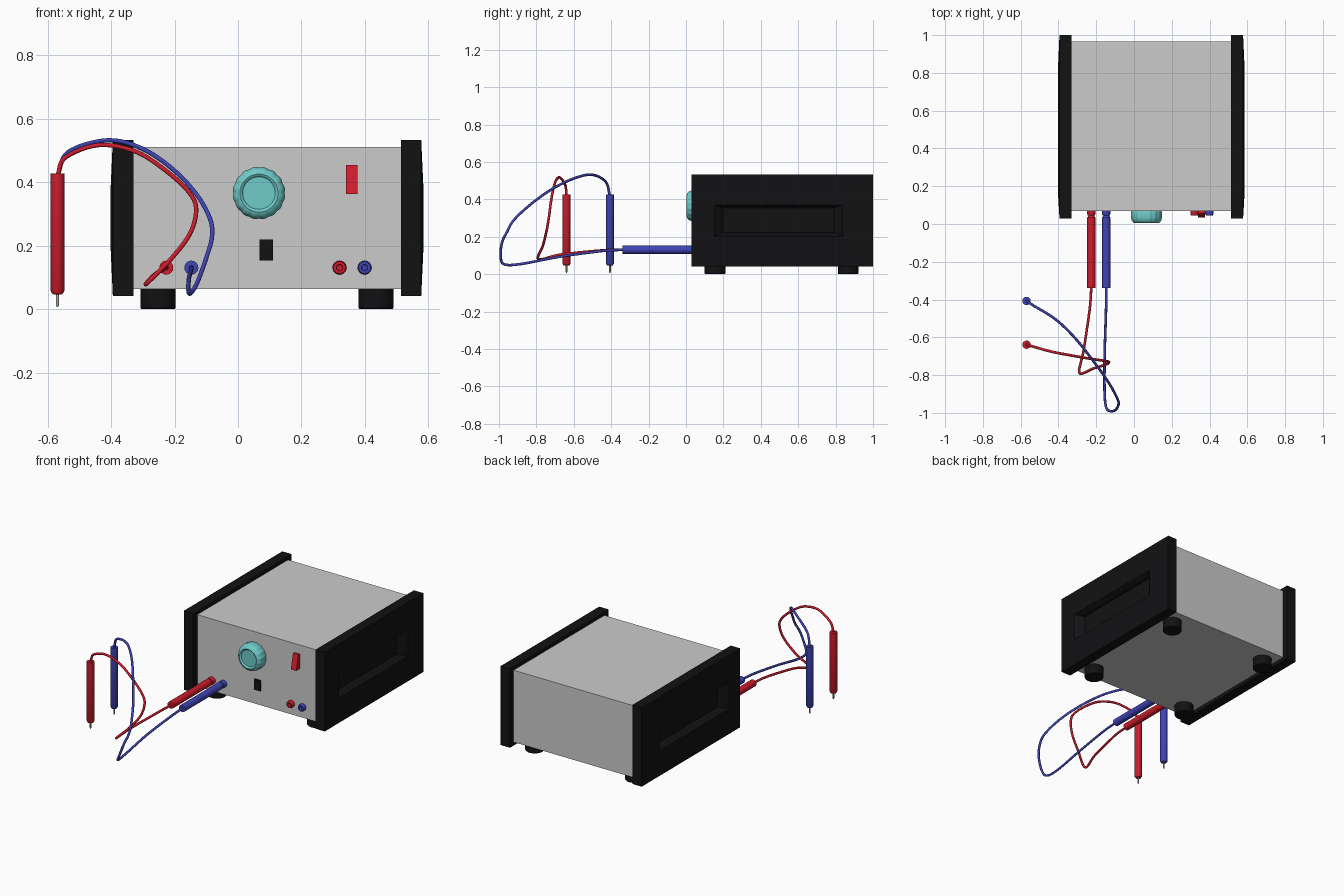
import bpy, bmesh, math
from mathutils import Vector, Matrix

if "Cube" in bpy.data.objects:
    bpy.data.objects.remove(bpy.data.objects["Cube"])


def mat(name, rgb):
    m = bpy.data.materials.new(name)
    m.diffuse_color = (*rgb, 1)
    m.use_nodes = True
    m.node_tree.nodes["Principled BSDF"].inputs["Base Color"].default_value = m.diffuse_color
    return m


GREY = mat("light_grey", (0.60, 0.60, 0.60))
BLACK = mat("black", (0.006, 0.006, 0.007))
RED = mat("red", (0.62, 0.012, 0.026))
BLUE = mat("blue", (0.05, 0.058, 0.46))
TEAL = mat("teal", (0.16, 0.60, 0.58))
METAL = mat("metal", (0.45, 0.45, 0.45))


def finish(name, bm, material, smooth=False):
    bmesh.ops.recalc_face_normals(bm, faces=bm.faces[:])
    me = bpy.data.meshes.new(name)
    bm.to_mesh(me)
    bm.free()
    me.materials.append(material)
    ob = bpy.data.objects.new(name, me)
    bpy.context.collection.objects.link(ob)
    if smooth:
        bpy.ops.object.select_all(action='DESELECT')
        ob.select_set(True)
        bpy.context.view_layer.objects.active = ob
        bpy.ops.object.shade_smooth_by_angle(angle=math.radians(35))
    return ob


def loft(name, rings, material, smooth=False):
    """Join equal-length rings of points and cap both ends."""
    bm = bmesh.new()
    vs = [[bm.verts.new(p) for p in ring] for ring in rings]
    n = len(vs[0])
    for a, b in zip(vs, vs[1:]):
        for i in range(n):
            j = (i + 1) % n
            bm.faces.new((a[i], a[j], b[j], b[i]))
    bm.faces.new(vs[0])
    bm.faces.new(vs[-1])
    return finish(name, bm, material, smooth)


def box(name, x, y, z, material):
    rings = [[(x[0], yy, z[0]), (x[1], yy, z[0]), (x[1], yy, z[1]), (x[0], yy, z[1])] for yy in y]
    return loft(name, rings, material)


def lathe(name, origin, profile, material, forward=False, n=24, lobes=0, depth=0.0):
    """Turn (radius, height) points round z, or round -y when forward."""
    m = Matrix.Translation(origin)
    if forward:
        m = m @ Matrix.Rotation(math.pi / 2, 4, 'X')
    rings = []
    for r, h in profile:
        ring = []
        for i in range(n):
            a = 2 * math.pi * i / n
            f = 1 - depth * (1 - abs(math.sin(lobes * a / 2))) if lobes and r > 0.07 else 1
            ring.append(m @ Vector((r * f * math.cos(a), r * f * math.sin(a), h)))
        rings.append(ring)
    return loft(name, rings, material, True)


def wire(name, pts, material, radius=0.007, steps=8):
    """Smooth cable through the points (Catmull-Rom)."""
    p = [Vector(q) for q in pts]
    p = [2 * p[0] - p[1]] + p + [2 * p[-1] - p[-2]]
    path = []
    for a, b, c, d in zip(p, p[1:], p[2:], p[3:]):
        for s in range(steps):
            t = s / steps
            path.append(0.5 * (2 * b + (c - a) * t + (2 * a - 5 * b + 4 * c - d) * t * t
                               + (3 * b - a - 3 * c + d) * t ** 3))
    path.append(p[-2])
    cu = bpy.data.curves.new(name, 'CURVE')
    cu.dimensions = '3D'
    cu.bevel_depth = radius
    cu.bevel_resolution = 3
    sp = cu.splines.new('POLY')
    sp.points.add(len(path) - 1)
    for q, v in zip(sp.points, path):
        q.co = (*v, 1)
    sp.use_smooth = True
    cu.materials.append(material)
    ob = bpy.data.objects.new(name, cu)
    bpy.context.collection.objects.link(ob)
    bpy.ops.object.select_all(action='DESELECT')
    ob.select_set(True)
    bpy.context.view_layer.objects.active = ob
    bpy.ops.object.convert(target='MESH')


# Case
box("case", (-0.332, 0.515), (0.07, 0.965), (0.063, 0.511), GREY)

# Side panels: slightly bulged outwards, with a recessed hand grip
MID = 0.0915
for side, name in ((-1, "left_panel"), (1, "right_panel")):
    rings = []
    for half, y0, y1, z0, z1 in ((0.4215, 0.03, 1.0, 0.041, 0.533),
                                 (0.486, 0.03, 1.0, 0.041, 0.533),
                                 (0.4935, 0.153, 0.837, 0.203, 0.371),
                                 (0.468, 0.187, 0.805, 0.218, 0.357),
                                 (0.450, 0.20, 0.79, 0.222, 0.353)):
        x = MID + side * half
        rings.append([(x, y0, z0), (x, y1, z0), (x, y1, z1), (x, y0, z1)])
    loft(name, rings, BLACK)

# Feet
for i, x in enumerate((-0.252, 0.435)):
    for j, y in enumerate((0.155, 0.867)):
        lathe(f"foot_{i}_{j}", (x, y, 0),
              [(0.052, 0), (0.055, 0.004), (0.055, 0.066)], BLACK, n=32)

# Scalloped control dial
lathe("control_dial", (0.066, 0.072, 0.366),
      [(0.080, 0), (0.083, 0.008), (0.083, 0.040), (0.079, 0.054), (0.071, 0.064),
       (0.060, 0.068), (0.055, 0.066), (0.051, 0.060), (0.047, 0.060)],
      TEAL, True, n=96, lobes=16, depth=0.035)

# Rocker switch: wedge with its lower end pressed outwards
loft("rocker_switch", [[(x, 0.075, 0.363), (x, 0.034, 0.363), (x, 0.056, 0.455), (x, 0.075, 0.455)]
                       for x in (0.340, 0.377)], RED)

# Small black socket
box("front_socket", (0.068, 0.110), (0.062, 0.075), (0.153, 0.219), BLACK)

# Output jacks with centre holes
Z = 0.131
for x, m, name in ((-0.226, RED, "left_red"), (-0.147, BLUE, "left_blue"),
                   (0.320, RED, "right_red"), (0.399, BLUE, "right_blue")):
    lathe(name + "_jack", (x, 0.072, Z),
          [(0.022, 0), (0.022, 0.018), (0.019, 0.026), (0.010, 0.026), (0.009, 0.004)], m, True, n=16)

# Test leads: plug, cable, probe grip and metal tip
red_path = [(-.569, -.639, .42), (-.544, -.646, .478), (-.44, -.675, .517), (-.326, -.697, .498),
            (-.232, -.713, .44), (-.153, -.725, .367), (-.132, -.732, .311), (-.153, -.745, .235),
            (-.216, -.765, .153), (-.289, -.788, .08), (-.267, -.67, .105), (-.235, -.454, .127),
            (-.226, -.335, .131)]
blue_path = [(-.569, -.407, .42), (-.535, -.43, .495), (-.415, -.505, .532), (-.311, -.605, .51),
             (-.216, -.725, .45), (-.137, -.835, .37), (-.09, -.92, .29), (-.082, -.955, .23),
             (-.099, -.985, .165), (-.128, -.99, .085), (-.148, -.968, .052), (-.156, -.88, .055),
             (-.155, -.674, .094), (-.148, -.45, .124), (-.147, -.335, .131)]
for name, m, path in (("red", RED, red_path), ("blue", BLUE, blue_path)):
    wire(name + "_cable", path, m)
    lathe(name + "_plug", (path[-1][0], 0.07, Z),
          [(0.008, 0), (0.008, 0.022), (0.013, 0.024), (0.022, 0.036), (0.022, 0.409)], m, True)
    px, py = path[0][:2]
    lathe(name + "_probe_grip", (px, py, 0),
          [(0.010, 0.046), (0.016, 0.048), (0.022, 0.058), (0.022, 0.427)], m)
    lathe(name + "_probe_tip", (px, py, 0),
          [(0.002, 0.007), (0.005, 0.014), (0.005, 0.060)], METAL, n=12)
